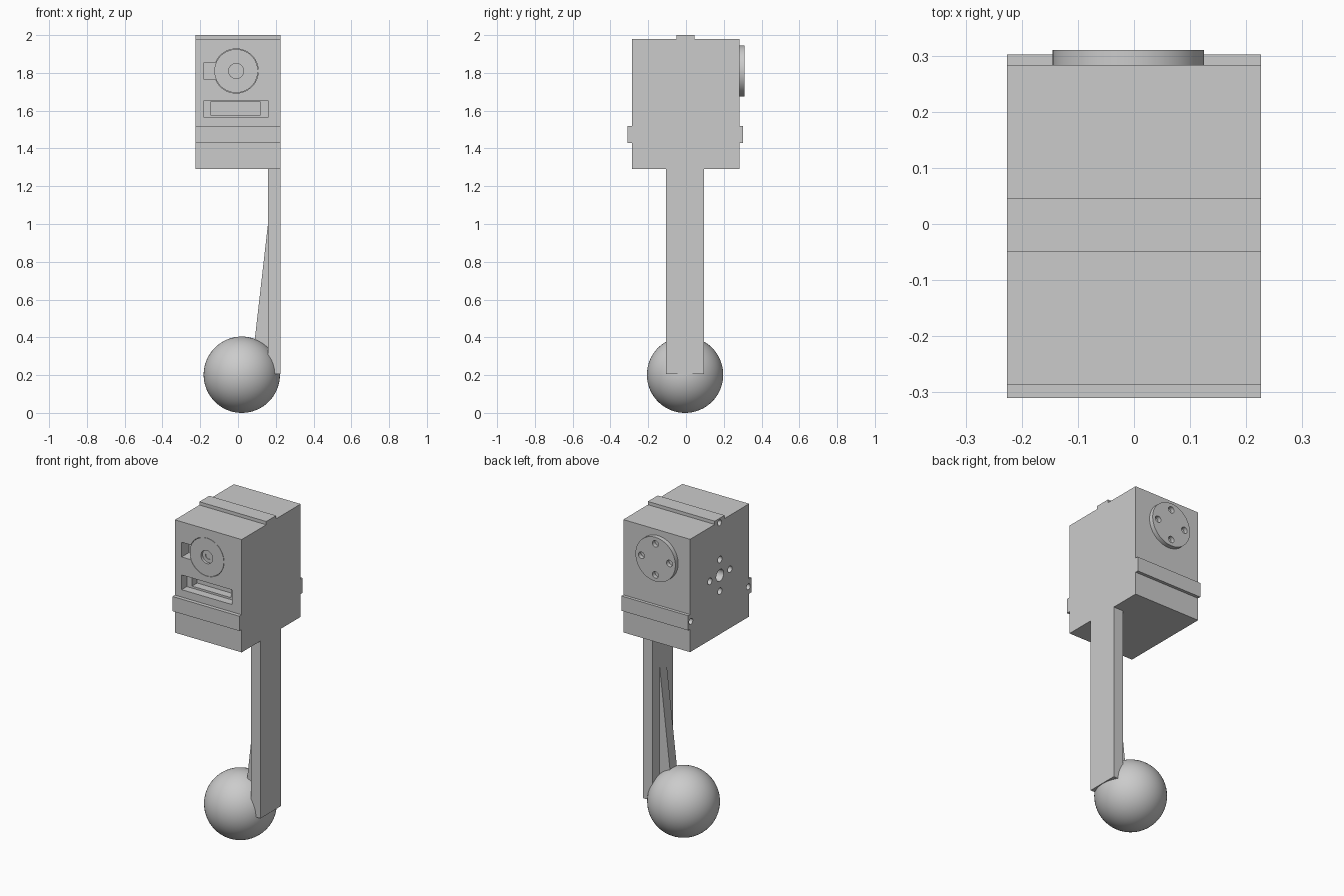
import bpy, bmesh, math
from mathutils import Vector, Matrix

if "Cube" in bpy.data.objects:
    bpy.data.objects.remove(bpy.data.objects["Cube"])

grey = bpy.data.materials.new("plain grey")
grey.diffuse_color = (0.6, 0.6, 0.6, 1)
grey.use_nodes = True
grey.node_tree.nodes["Principled BSDF"].inputs["Base Color"].default_value = grey.diffuse_color


def finish(name, bm):
    bmesh.ops.recalc_face_normals(bm, faces=bm.faces)
    me = bpy.data.meshes.new(name)
    bm.to_mesh(me)
    bm.free()
    me.materials.append(grey)
    ob = bpy.data.objects.new(name, me)
    bpy.context.collection.objects.link(ob)
    return ob


def prism(name, points, offset):
    """Extrude a flat outline along an offset."""
    bm = bmesh.new()
    face = bm.faces.new([bm.verts.new(p) for p in points])
    new = bmesh.ops.extrude_face_region(bm, geom=[face])["geom"]
    bmesh.ops.translate(bm, vec=offset, verts=[v for v in new if isinstance(v, bmesh.types.BMVert)])
    return finish(name, bm)


def box(name, x0, x1, y0, y1, z0, z1):
    return prism(name, [(x0, y0, z0), (x1, y0, z0), (x1, y1, z0), (x0, y1, z0)], (0, 0, z1 - z0))


def rod(name, axis, centre, radius, length, sides=32):
    """Cylinder centred on a point, along the x or y axis."""
    bm = bmesh.new()
    turn = Matrix.Rotation(math.pi / 2, 4, "Y" if axis == "x" else "X")
    bmesh.ops.create_cone(bm, cap_ends=True, segments=sides, radius1=radius, radius2=radius,
                          depth=length, matrix=Matrix.Translation(Vector(centre)) @ turn)
    return finish(name, bm)


def cut(target, cutter):
    mod = target.modifiers.new("cut", "BOOLEAN")
    mod.operation, mod.solver, mod.object = "DIFFERENCE", "EXACT", cutter
    bpy.context.view_layer.objects.active = target
    bpy.ops.object.modifier_apply(modifier=mod.name)
    bpy.data.objects.remove(cutter)


def smooth(ob):
    bpy.ops.object.select_all(action="DESELECT")
    ob.select_set(True)
    bpy.context.view_layer.objects.active = ob
    bpy.ops.object.shade_smooth_by_angle(angle=math.radians(30))


W, FRONT, BACK = 0.226, -0.287, 0.283
AX, AZ = -0.01, 1.81          # motor axis

# Housing: side outline with three raised bands
outline = [(FRONT, 1.29), (BACK, 1.29), (BACK, 1.43), (0.302, 1.43), (0.302, 1.52), (BACK, 1.52),
           (BACK, 1.98), (0.045, 1.98), (0.045, 2.0), (-0.05, 2.0), (-0.05, 1.98),
           (FRONT, 1.98), (FRONT, 1.52), (-0.31, 1.52), (-0.31, 1.43), (FRONT, 1.43)]
housing = prism("housing", [(-W, y, z) for y, z in outline], (2 * W, 0, 0))

# Mounting holes on the left side and in the band ends
cut(housing, rod("cutter", "x", (-W, -0.005, 1.65), 0.036, 0.1))
for dy, dz in [(1, 0), (-1, 0), (0, 1), (0, -1)]:
    cut(housing, rod("cutter", "x", (-W, -0.005 + 0.097 * dy, 1.65 + 0.097 * dz), 0.02, 0.1, 24))
for y, z in [(-0.002, 1.972), (0.275, 1.475), (-0.28, 1.475)]:
    cut(housing, rod("cutter", "x", (-W, y, z), 0.018, 0.1, 24))

# Front pocket, connector slot and seat for the front cap
cut(housing, box("cutter", -0.18, -0.08, -0.32, FRONT + 0.07, 1.765, 1.855))
cut(housing, box("cutter", -0.18, 0.16, -0.32, FRONT + 0.05, 1.565, 1.655))
cut(housing, box("cutter", -0.145, 0.12, -0.32, FRONT + 0.10, 1.577, 1.645))
cut(housing, rod("cutter", "y", (AX, FRONT, AZ), 0.117, 0.04, 64))
smooth(housing)

# Front cap with stepped screw hole
cap = rod("front_cap", "y", (AX, FRONT + 0.012, AZ), 0.115, 0.024, 64)
cut(cap, rod("cutter", "y", (AX, FRONT, AZ), 0.04, 0.1))
smooth(cap)
screw = rod("screw_seat", "y", (AX, FRONT + 0.022, AZ), 0.041, 0.012)
cut(screw, rod("cutter", "y", (AX, FRONT, AZ), 0.02, 0.1))
smooth(screw)

# Output disc on the back with four holes
disc = rod("output_disc", "y", (AX, 0.2935, AZ), 0.135, 0.033, 64)
for dx, dz in [(1, 0), (-1, 0), (0, 1), (0, -1)]:
    cut(disc, rod("cutter", "y", (AX + 0.095 * dx, 0.305, AZ + 0.095 * dz), 0.02, 0.04, 24))
smooth(disc)

# Leg with tapered stiffening rib
box("leg", 0.16, W, -0.105, 0.095, 0.205, 1.29)
prism("leg_rib", [(0.162, -0.038, 1.03), (0.09, -0.038, 0.4), (0.07, -0.038, 0.22), (0.162, -0.038, 0.22)],
      (0, 0.066, 0))

# Ball foot
bm = bmesh.new()
bmesh.ops.create_uvsphere(bm, u_segments=64, v_segments=32, radius=0.202,
                          matrix=Matrix.Translation((0.02, -0.005, 0.202)))
smooth(finish("ball_foot", bm))
